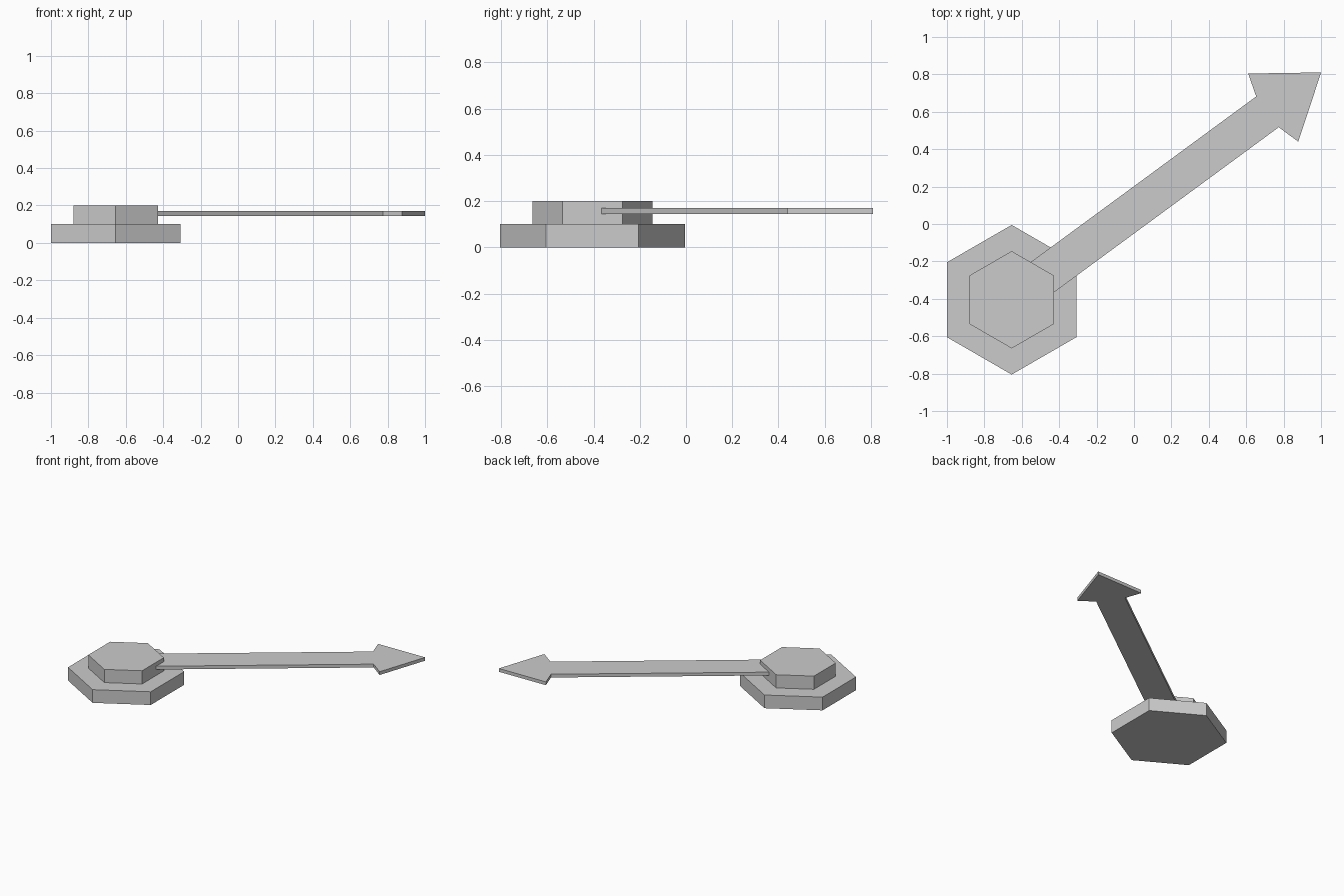
import bpy, bmesh, math
from mathutils import Matrix

cube = bpy.data.objects.get("Cube")
if cube:
    bpy.data.objects.remove(cube, do_unlink=True)

PIVOT = (-0.654, -0.405)

grey = bpy.data.materials.new("plain_grey")
grey.use_nodes = True
colour = (0.6, 0.6, 0.6, 1)
grey.diffuse_color = colour
grey.node_tree.nodes["Principled BSDF"].inputs["Base Color"].default_value = colour


def prism(name, outline, bottom, top, angle=0):
    """Extrude a flat outline upward, turned by angle around the pivot."""
    bm = bmesh.new()
    face = bm.faces.new([bm.verts.new((x, y, bottom)) for x, y in outline])
    result = bmesh.ops.extrude_face_region(bm, geom=[face])
    raised = [v for v in result["geom"] if isinstance(v, bmesh.types.BMVert)]
    bmesh.ops.translate(bm, verts=raised, vec=(0, 0, top - bottom))
    bmesh.ops.recalc_face_normals(bm, faces=bm.faces)
    bm.transform(Matrix.Translation((*PIVOT, 0)) @ Matrix.Rotation(angle, 4, "Z"))
    mesh = bpy.data.meshes.new(name)
    bm.to_mesh(mesh)
    bm.free()
    mesh.materials.append(grey)
    obj = bpy.data.objects.new(name, mesh)
    bpy.context.collection.objects.link(obj)
    return obj


def hexagon(radius):
    turns = [math.radians(30 + 60 * i) for i in range(6)]
    return [(radius * math.cos(t), radius * math.sin(t)) for t in turns]


# Stepped hexagonal mount
prism("hex_base", hexagon(0.4), 0, 0.1)
prism("hex_hub", hexagon(0.26), 0.1, 0.2)

# Arrow pointer: one half of the outline, mirrored across its axis
half = [(0, 0.102), (1.697, 0.102), (1.735, 0.226)]
tip = [(2.053, 0)]
mirrored = [(x, -y) for x, y in reversed(half)]
prism("arrow_pointer", half + tip + mirrored, 0.145, 0.17, math.radians(36.3))
